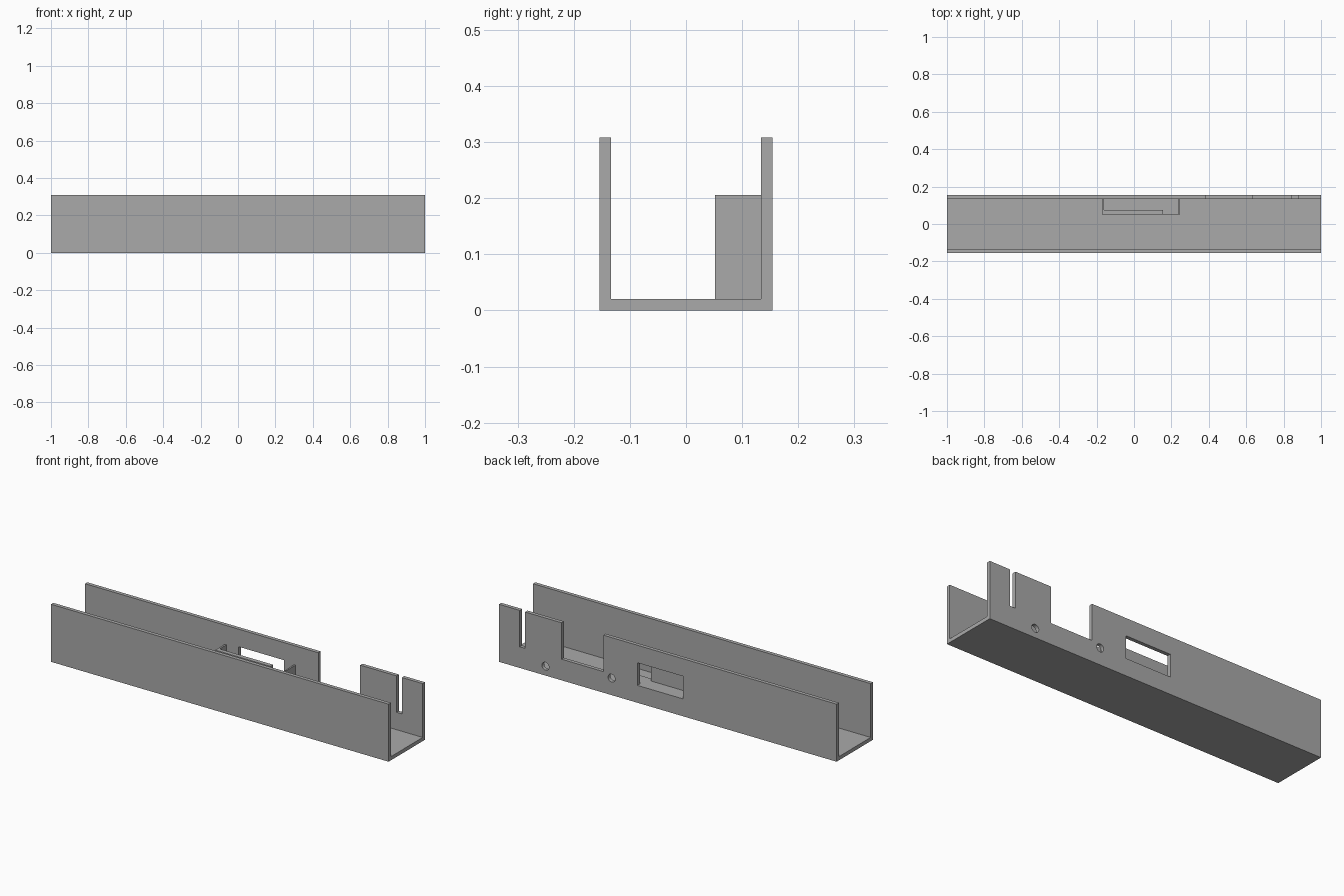
import bpy, bmesh, math
from mathutils import Matrix

if "Cube" in bpy.data.objects:
    bpy.data.objects.remove(bpy.data.objects["Cube"])

grey = bpy.data.materials.new("plain grey")
grey.diffuse_color = (0.4, 0.4, 0.4, 1)
grey.use_nodes = True
grey.node_tree.nodes["Principled BSDF"].inputs["Base Color"].default_value = grey.diffuse_color


def finish(name, bm):
    bmesh.ops.recalc_face_normals(bm, faces=bm.faces)
    me = bpy.data.meshes.new(name)
    bm.to_mesh(me)
    bm.free()
    me.materials.append(grey)
    ob = bpy.data.objects.new(name, me)
    bpy.context.collection.objects.link(ob)
    return ob


def prism(name, points, offset):
    """Extrude a closed outline of 3D points by an offset vector."""
    bm = bmesh.new()
    face = bm.faces.new([bm.verts.new(p) for p in points])
    new = bmesh.ops.extrude_face_region(bm, geom=[face])["geom"]
    bmesh.ops.translate(bm, vec=offset,
                        verts=[v for v in new if isinstance(v, bmesh.types.BMVert)])
    return finish(name, bm)


def box(name, x0, x1, y0, y1, z0, z1):
    return prism(name, [(x0, y0, z0), (x1, y0, z0), (x1, y1, z0), (x0, y1, z0)],
                 (0, 0, z1 - z0))


def cylinder(name, x, z, r):
    bm = bmesh.new()
    bmesh.ops.create_cone(bm, cap_ends=True, segments=32, radius1=r, radius2=r, depth=0.06,
                          matrix=Matrix.Translation((x, 0.144, z)) @ Matrix.Rotation(math.pi / 2, 4, 'X'))
    return finish(name, bm)


W, H, T = 0.154, 0.308, 0.02      # half width, height, wall thickness
IN = W - T

# U-shaped channel, extruded along its length
outline = [(-W, 0), (W, 0), (W, H), (IN, H), (IN, T), (-IN, T), (-IN, H), (-W, H)]
channel = prism("channel", [(-1, y, z) for y, z in outline], (2, 0, 0))

# Openings in the back wall
cutters = [
    box("wide_notch_cutter", 0.382, 0.63, 0.12, 0.17, 0.113, 0.4),
    box("slot_cutter", 0.845, 0.877, 0.12, 0.17, 0.113, 0.4),
    box("window_cutter", -0.09, 0.179, 0.12, 0.17, 0.093, 0.214),
    cylinder("low_hole_cutter", 0.725, 0.05, 0.021),
    cylinder("high_hole_cutter", 0.333, 0.091, 0.021),
]
for c in cutters:
    mod = channel.modifiers.new(c.name, 'BOOLEAN')
    mod.operation = 'DIFFERENCE'
    mod.solver = 'EXACT'
    mod.object = c
    c.hide_render = True
    c.hide_viewport = True

# Holder behind the window: raised base, front lip and two end plates
SHELF, TOP, FRONT = 0.093, 0.206, 0.052
X0, X1 = -0.171, 0.247
box("holder_base", X0, X1, FRONT, IN, T, SHELF)
box("holder_front_lip", X0 + 0.01, 0.155, FRONT, 0.075, SHELF, TOP)
box("holder_left_plate", X0, X0 + 0.01, FRONT, IN, SHELF, TOP)
box("holder_right_plate", X1 - 0.008, X1, FRONT, IN, SHELF, TOP)
